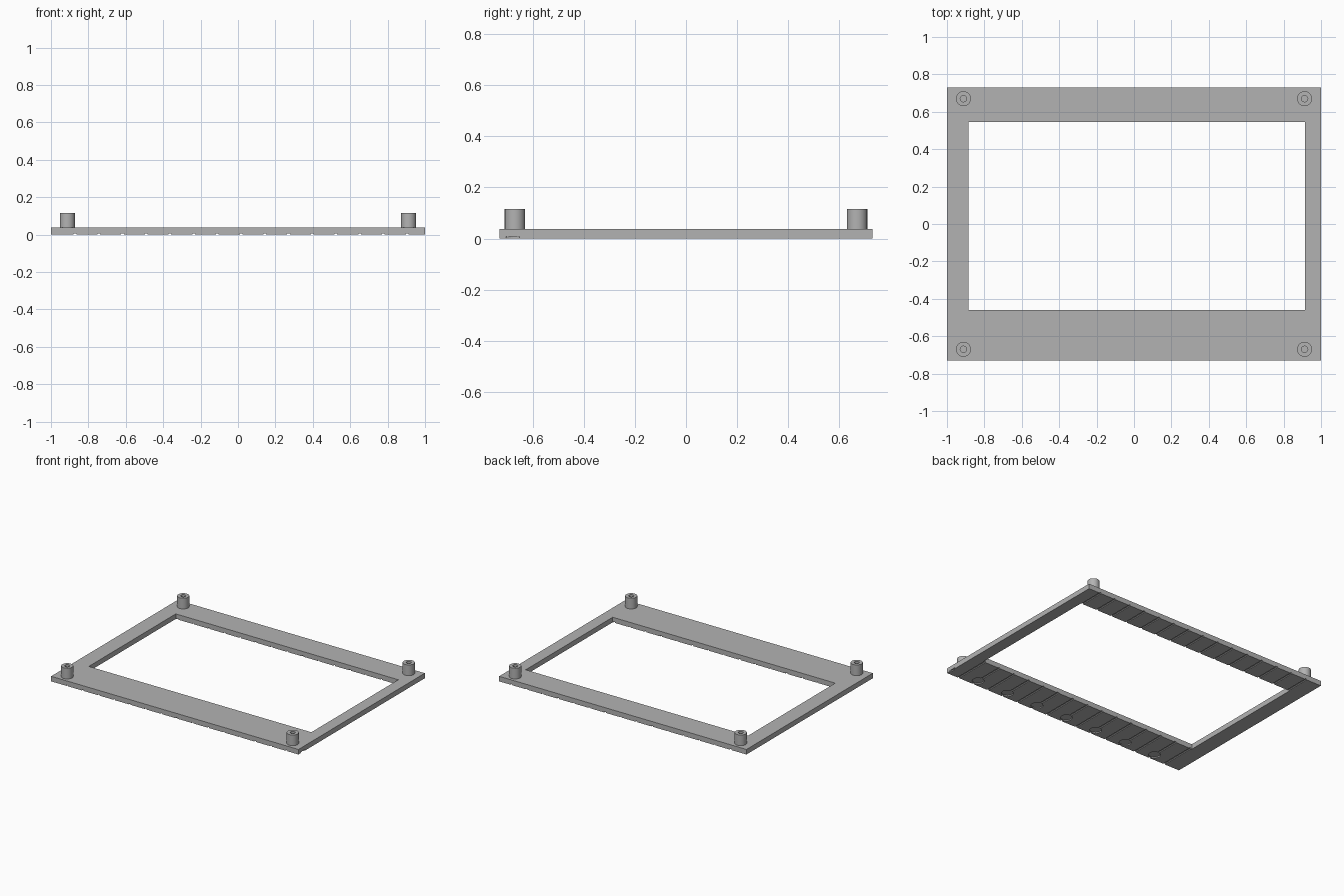
import bpy, bmesh, math
from mathutils import Matrix, Vector

if "Cube" in bpy.data.objects:
    bpy.data.objects.remove(bpy.data.objects["Cube"], do_unlink=True)

THICK = 0.037
POST_TOP = 0.115
PITCH = 0.1268

grey = bpy.data.materials.new("plain grey")
grey.use_nodes = True
colour = (0.45, 0.45, 0.45, 1)
grey.diffuse_color = colour
grey.node_tree.nodes["Principled BSDF"].inputs["Base Color"].default_value = colour


def finish(name, bm):
    bmesh.ops.recalc_face_normals(bm, faces=bm.faces)
    mesh = bpy.data.meshes.new(name)
    bm.to_mesh(mesh)
    bm.free()
    mesh.materials.append(grey)
    obj = bpy.data.objects.new(name, mesh)
    bpy.context.collection.objects.link(obj)
    return obj


def add_box(bm, low, high):
    low, high = Vector(low), Vector(high)
    size = Matrix.Diagonal((*(high - low), 1))
    bmesh.ops.create_cube(bm, size=1, matrix=Matrix.Translation((low + high) / 2) @ size)


def add_disc(bm, x, y, radius, low, high):
    bmesh.ops.create_cone(bm, cap_ends=True, segments=32, radius1=radius, radius2=radius,
                          depth=high - low, matrix=Matrix.Translation((x, y, (low + high) / 2)))


def cut(target, cutter):
    cutter.hide_render = True
    mod = target.modifiers.new("cut", 'BOOLEAN')
    mod.operation = 'DIFFERENCE'
    mod.solver = 'EXACT'
    mod.object = cutter
    bpy.context.view_layer.objects.active = target
    bpy.ops.object.modifier_apply(modifier=mod.name)
    bpy.data.objects.remove(cutter, do_unlink=True)


# Flat frame plate
bm = bmesh.new()
add_box(bm, (-1, -0.73, 0), (1, 0.73, THICK))
frame = finish("frame_plate", bm)

# Off-centre rectangular opening
bm = bmesh.new()
add_box(bm, (-0.885, -0.46, -0.1), (0.915, 0.545, 0.1))
cut(frame, finish("opening_cutter", bm))

# Shallow grooves across the underside
bm = bmesh.new()
for i in range(15):
    x = 0.904 - i * PITCH
    add_box(bm, (x - 0.007, -1, -0.05), (x + 0.007, 1, 0.006))
cut(frame, finish("groove_cutter", bm))

# Round recesses on every second groove, the last nicking the side edge
bm = bmesh.new()
for i in range(8):
    add_disc(bm, 1.03 - i * 2 * PITCH, -0.678, 0.04, -0.05, 0.008)
cut(frame, finish("recess_cutter", bm))

# Corner posts: revolved profile with a blind screw hole
profile = [(0.04, THICK - 0.002), (0.04, POST_TOP), (0.017, POST_TOP),
           (0.017, THICK), (0, THICK)]
for side, sx in (("left", 1), ("right", -1)):
    for end, sy in (("front", -1), ("back", 1)):
        bm = bmesh.new()
        verts = [bm.verts.new((r, 0, z)) for r, z in profile]
        edges = [bm.edges.new(pair) for pair in zip(verts, verts[1:])]
        bmesh.ops.spin(bm, geom=verts + edges, cent=(0, 0, 0), axis=(0, 0, 1),
                       angle=math.tau, steps=40)
        bmesh.ops.remove_doubles(bm, verts=bm.verts, dist=0.0001)
        rim = [e for e in bm.edges if e.is_boundary]
        bmesh.ops.holes_fill(bm, edges=rim)
        post = finish(f"{end}_{side}_post", bm)
        post.location = (sx * 0.912, sy * 0.67, 0)
        bpy.ops.object.select_all(action='DESELECT')
        post.select_set(True)
        bpy.context.view_layer.objects.active = post
        bpy.ops.object.shade_smooth_by_angle(angle=math.radians(35))
